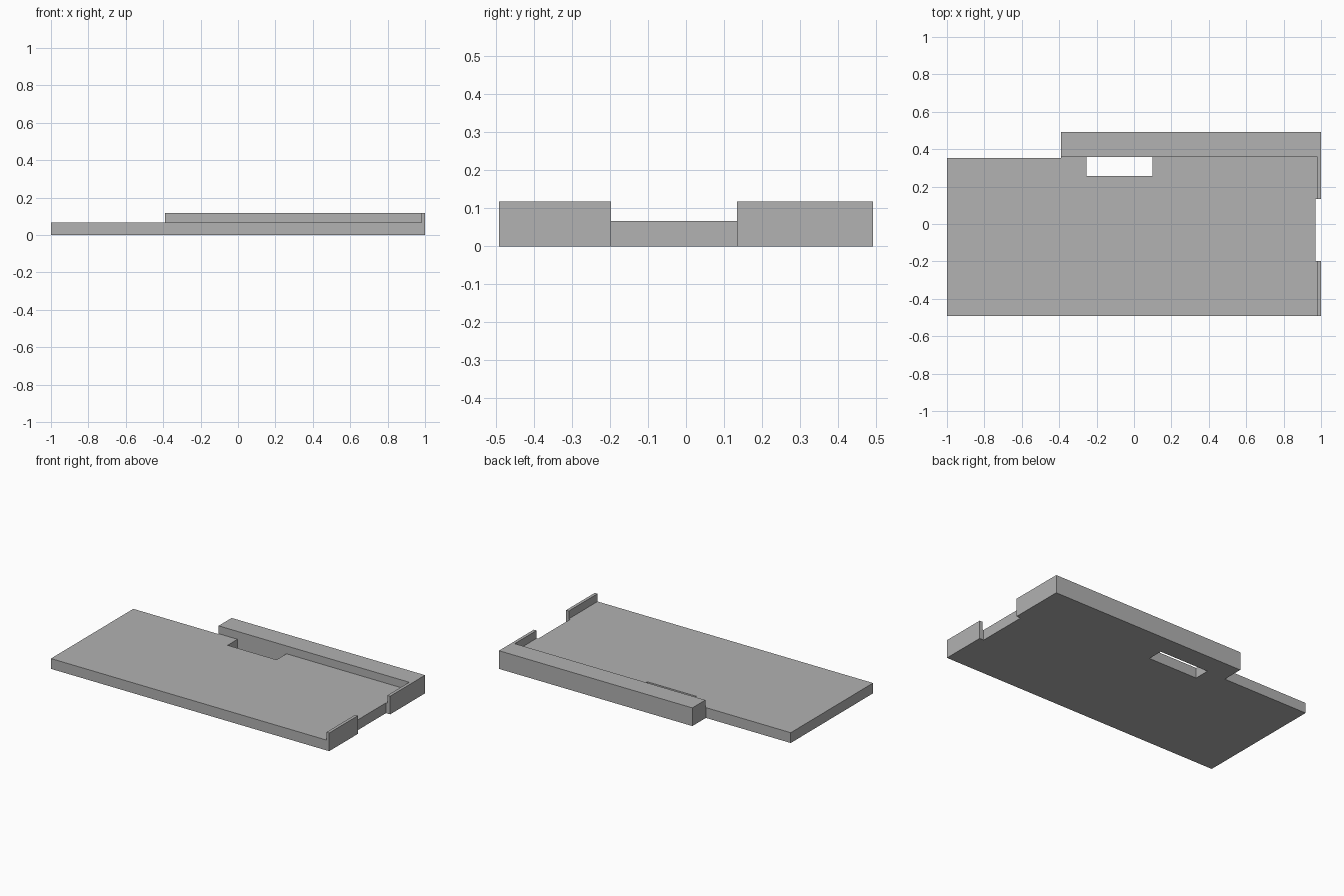
import bpy
import bmesh

cube = bpy.data.objects.get("Cube")
if cube:
    bpy.data.objects.remove(cube, do_unlink=True)

GREY = (0.445, 0.445, 0.445, 1)
grey = bpy.data.materials.new("plain grey")
grey.use_nodes = True
grey.diffuse_color = GREY
grey.node_tree.nodes["Principled BSDF"].inputs["Base Color"].default_value = GREY

DECK_TOP, RIM_TOP = 0.067, 0.118
FRONT, BACK, RAIL_FRONT, DECK_BACK = -0.492, 0.492, 0.358, 0.353
RAIL_LEFT, LIP_IN, NOTCH_X = -0.39, 0.98, 0.97
NOTCH_FRONT, NOTCH_BACK = -0.197, 0.134
SLOT_A, SLOT_B, SLOT_FRONT = -0.254, 0.098, 0.256


def prism(name, outline, bottom, top):
    """Extrude a flat outline straight up."""
    bm = bmesh.new()
    face = bm.faces.new([bm.verts.new((x, y, bottom)) for x, y in outline])
    grown = bmesh.ops.extrude_face_region(bm, geom=[face])["geom"]
    verts = [v for v in grown if isinstance(v, bmesh.types.BMVert)]
    bmesh.ops.translate(bm, verts=verts, vec=(0, 0, top - bottom))
    bmesh.ops.recalc_face_normals(bm, faces=bm.faces)
    mesh = bpy.data.meshes.new(name)
    bm.to_mesh(mesh)
    bm.free()
    mesh.materials.append(grey)
    obj = bpy.data.objects.new(name, mesh)
    bpy.context.collection.objects.link(obj)


def rectangle(x0, x1, y0, y1):
    return [(x0, y0), (x1, y0), (x1, y1), (x0, y1)]


# Deck with the side notch and the slot that runs up to the rail
prism("deck", [
    (-1, FRONT), (1, FRONT),
    (1, NOTCH_FRONT), (NOTCH_X, NOTCH_FRONT), (NOTCH_X, NOTCH_BACK), (1, NOTCH_BACK),
    (1, RAIL_FRONT), (SLOT_B, RAIL_FRONT), (SLOT_B, SLOT_FRONT),
    (SLOT_A, SLOT_FRONT), (SLOT_A, RAIL_FRONT), (RAIL_LEFT, RAIL_FRONT),
    (RAIL_LEFT, DECK_BACK), (-1, DECK_BACK),
], 0, DECK_TOP)

# Raised rail along the back
prism("back_rail", rectangle(RAIL_LEFT, 1, RAIL_FRONT, BACK), 0, RIM_TOP)

# Thin lips on either side of the notch
prism("front_lip", rectangle(LIP_IN, 1, FRONT, NOTCH_FRONT), DECK_TOP, RIM_TOP)
prism("back_lip", rectangle(LIP_IN, 1, NOTCH_BACK, RAIL_FRONT), DECK_TOP, RIM_TOP)
